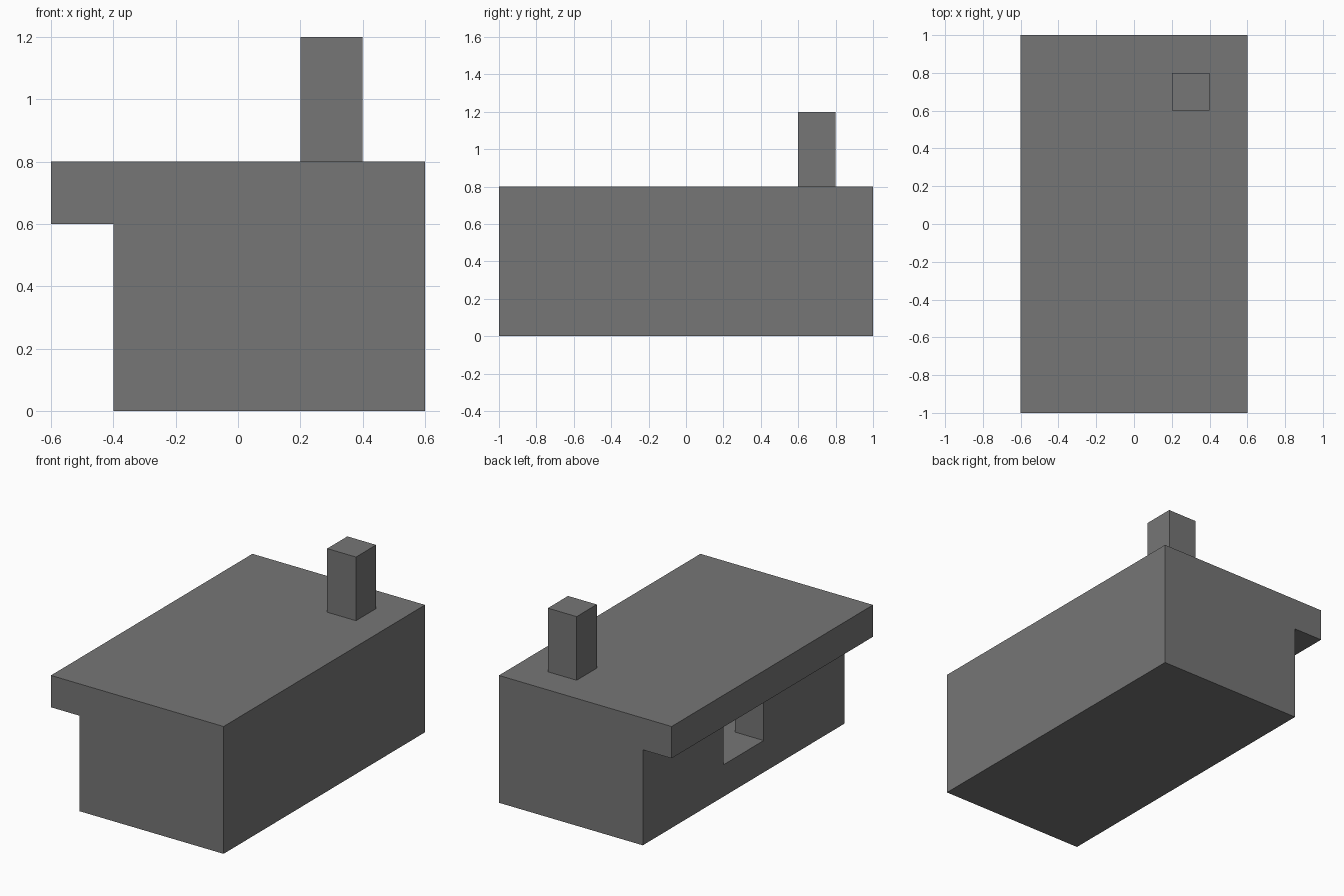
import bpy
import bmesh
from mathutils import Vector

cube = bpy.data.objects.get("Cube")
if cube:
    bpy.data.objects.remove(cube, do_unlink=True)

# Single grey for the whole house
GREY = (0.18, 0.18, 0.18, 1.0)
grey = bpy.data.materials.new("plain_grey")
grey.diffuse_color = GREY
grey.use_nodes = True
grey.node_tree.nodes["Principled BSDF"].inputs["Base Color"].default_value = GREY


def prism(name, outline, sweep):
    """Extrude a closed outline of 3D points along a vector."""
    bm = bmesh.new()
    face = bm.faces.new([bm.verts.new(p) for p in outline])
    swept = bmesh.ops.extrude_face_region(bm, geom=[face], use_keep_orig=True)
    verts = [v for v in swept["geom"] if isinstance(v, bmesh.types.BMVert)]
    bmesh.ops.translate(bm, verts=verts, vec=Vector(sweep))
    bmesh.ops.recalc_face_normals(bm, faces=bm.faces)
    mesh = bpy.data.meshes.new(name)
    bm.to_mesh(mesh)
    bm.free()
    mesh.materials.append(grey)
    obj = bpy.data.objects.new(name, mesh)
    bpy.context.collection.objects.link(obj)
    return obj


# House body with the flat roof overhanging the entrance side
section = [(-0.4, 0), (0.6, 0), (0.6, 0.8), (-0.6, 0.8), (-0.6, 0.6), (-0.4, 0.6)]
house = prism("house_body", [(x, -1, z) for x, z in section], (0, 2, 0))

# Room and doorway, hollowed out under the roof
half_plan = [(-0.5, 0.2), (-0.2, 0.2), (-0.2, 0.8), (0.4, 0.8)]
plan = half_plan + [(x, -y) for x, y in reversed(half_plan)]
room = prism("room_cutter", [(x, y, 0.2) for x, y in plan], (0, 0, 0.4))
room.hide_render = True

cut = house.modifiers.new("hollow_room", "BOOLEAN")
cut.operation = "DIFFERENCE"
cut.solver = "EXACT"
cut.object = room
bpy.context.view_layer.objects.active = house
bpy.ops.object.modifier_apply(modifier=cut.name)
bpy.data.objects.remove(room, do_unlink=True)

# Square chimney
corners = [(0.2, 0.6), (0.4, 0.6), (0.4, 0.8), (0.2, 0.8)]
prism("chimney", [(x, y, 0.8) for x, y in corners], (0, 0, 0.4))
